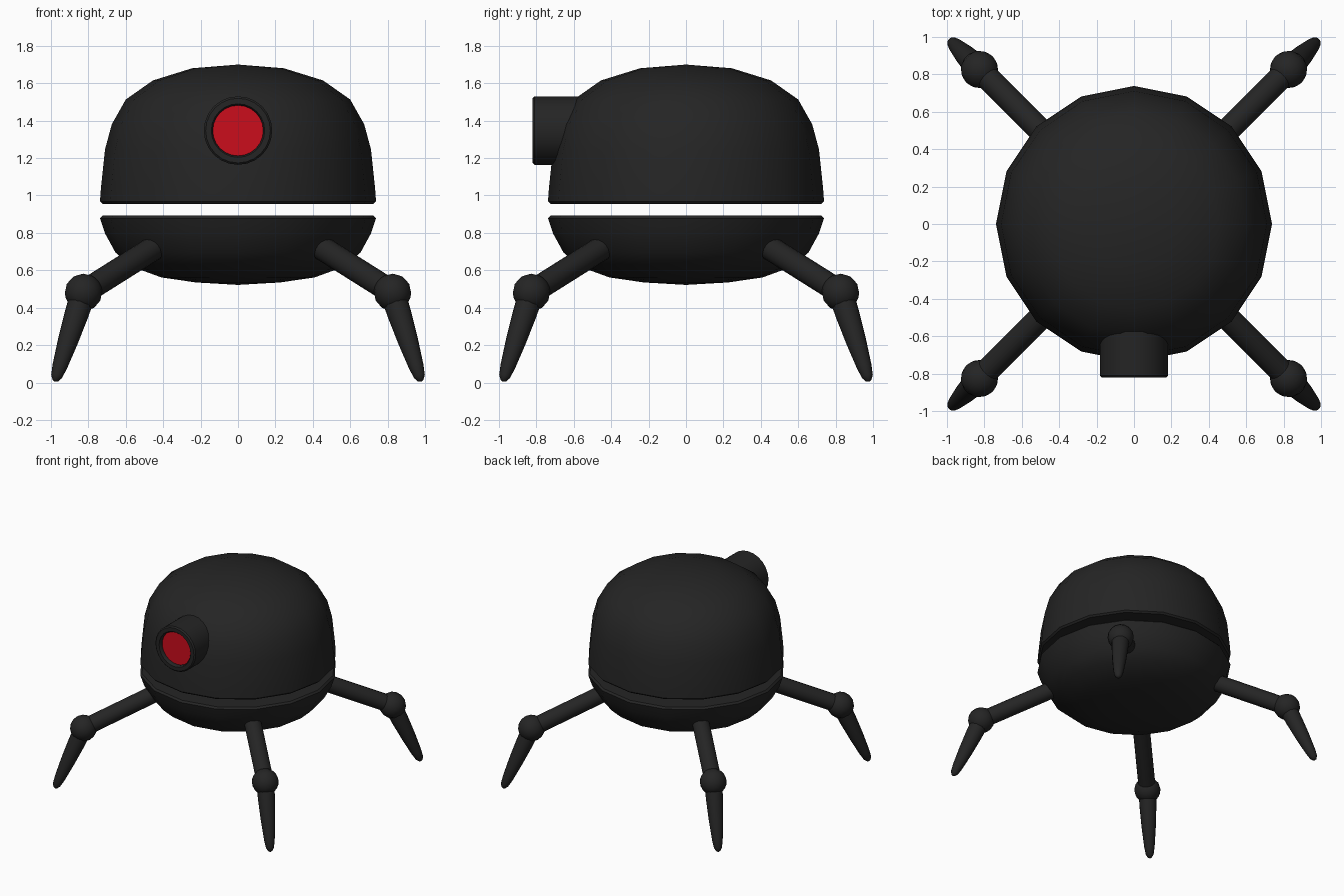
import bpy, bmesh, math
from mathutils import Vector, Matrix

if "Cube" in bpy.data.objects:
    bpy.data.objects.remove(bpy.data.objects["Cube"])


def material(name, color):
    m = bpy.data.materials.new(name)
    m.diffuse_color = (*color, 1)
    m.use_nodes = True
    m.node_tree.nodes["Principled BSDF"].inputs["Base Color"].default_value = m.diffuse_color
    return m


black = material("black_shell", (0.018, 0.018, 0.018))
red = material("red_lens", (0.6, 0.004, 0.012))


def lathe(name, profile, sides, mat, start=(0, 0, 0), axis=(0, 0, 1), angle=40):
    """Revolve (radius, distance) points about an axis from start; radius 0 makes a pole."""
    bm = bmesh.new()
    rings = []
    for r, d in profile:
        if r == 0:
            rings.append([bm.verts.new((0, 0, d))] * sides)
        else:
            rings.append([bm.verts.new((r * math.cos(math.tau * i / sides),
                                        r * math.sin(math.tau * i / sides), d))
                          for i in range(sides)])
    for a, b in zip(rings, rings[1:]):
        for i in range(sides):
            j = (i + 1) % sides
            bm.faces.new(list(dict.fromkeys((a[i], a[j], b[j], b[i]))))
    turn = Vector(axis).to_track_quat('Z', 'Y').to_matrix().to_4x4()
    bm.transform(Matrix.Translation(start) @ turn)
    bmesh.ops.recalc_face_normals(bm, faces=bm.faces)
    mesh = bpy.data.meshes.new(name)
    bm.to_mesh(mesh)
    bm.free()
    mesh.materials.append(mat)
    ob = bpy.data.objects.new(name, mesh)
    bpy.context.collection.objects.link(ob)
    bpy.ops.object.select_all(action='DESELECT')
    ob.select_set(True)
    bpy.context.view_layer.objects.active = ob
    bpy.ops.object.shade_smooth_by_angle(angle=math.radians(angle))
    return ob


# Body: two separate closed bowls with an open slit between them
lathe("upper_dome", [(0, 0.955), (0.725, 0.955), (0.738, 0.968), (0.733, 1.037),
                     (0.711, 1.246), (0.675, 1.38), (0.60, 1.513), (0.455, 1.615),
                     (0.246, 1.68), (0, 1.70)], 16, black)
lathe("lower_bowl", [(0, 0.522), (0.225, 0.535), (0.41, 0.562), (0.575, 0.622),
                     (0.655, 0.695), (0.711, 0.797), (0.738, 0.878), (0.725, 0.892),
                     (0, 0.892)], 16, black)

# Eye: barrel with a recessed lens, pointing forward
lathe("eye_barrel", [(0, 0), (0.183, 0), (0.183, 0.41), (0.173, 0.42), (0.143, 0.42),
                     (0.135, 0.41), (0.135, 0.385), (0, 0.385)], 24, black,
      (0, -0.40, 1.347), (0, -1, 0))
lathe("eye_lens", [(0, 0), (0.135, 0), (0.135, 0.01), (0, 0.01)], 24, red,
      (0, -0.78, 1.347), (0, -1, 0))

# Legs: thigh, knee and pointed shin on each diagonal
knee_ball = [(0.1 * math.sin(math.pi * k / 8) if 0 < k < 8 else 0,
              -0.1 * math.cos(math.pi * k / 8)) for k in range(9)]
for depth, sy in (("front", -1), ("back", 1)):
    for side, sx in (("left", -1), ("right", 1)):
        def at(h, z):
            return Vector((sx * h, sy * h, z))
        name = f"{depth}_{side}"
        hip, knee, toe = at(0.40, 0.75), at(0.826, 0.482), at(0.979, 0.004)
        thigh, shin = knee - hip, toe - knee
        n = shin.length
        lathe(name + "_thigh", [(0, 0), (0.065, 0), (0.065, thigh.length),
                                (0, thigh.length)], 16, black, hip, thigh)
        lathe(name + "_knee", knee_ball, 16, black, knee, thigh)
        lathe(name + "_shin", [(0, 0), (0.068, 0), (0.064, n * 0.25), (0.054, n * 0.55),
                               (0.040, n * 0.83), (0.030, n * 0.94), (0.016, n * 0.985),
                               (0, n)], 16, black, knee, shin)
